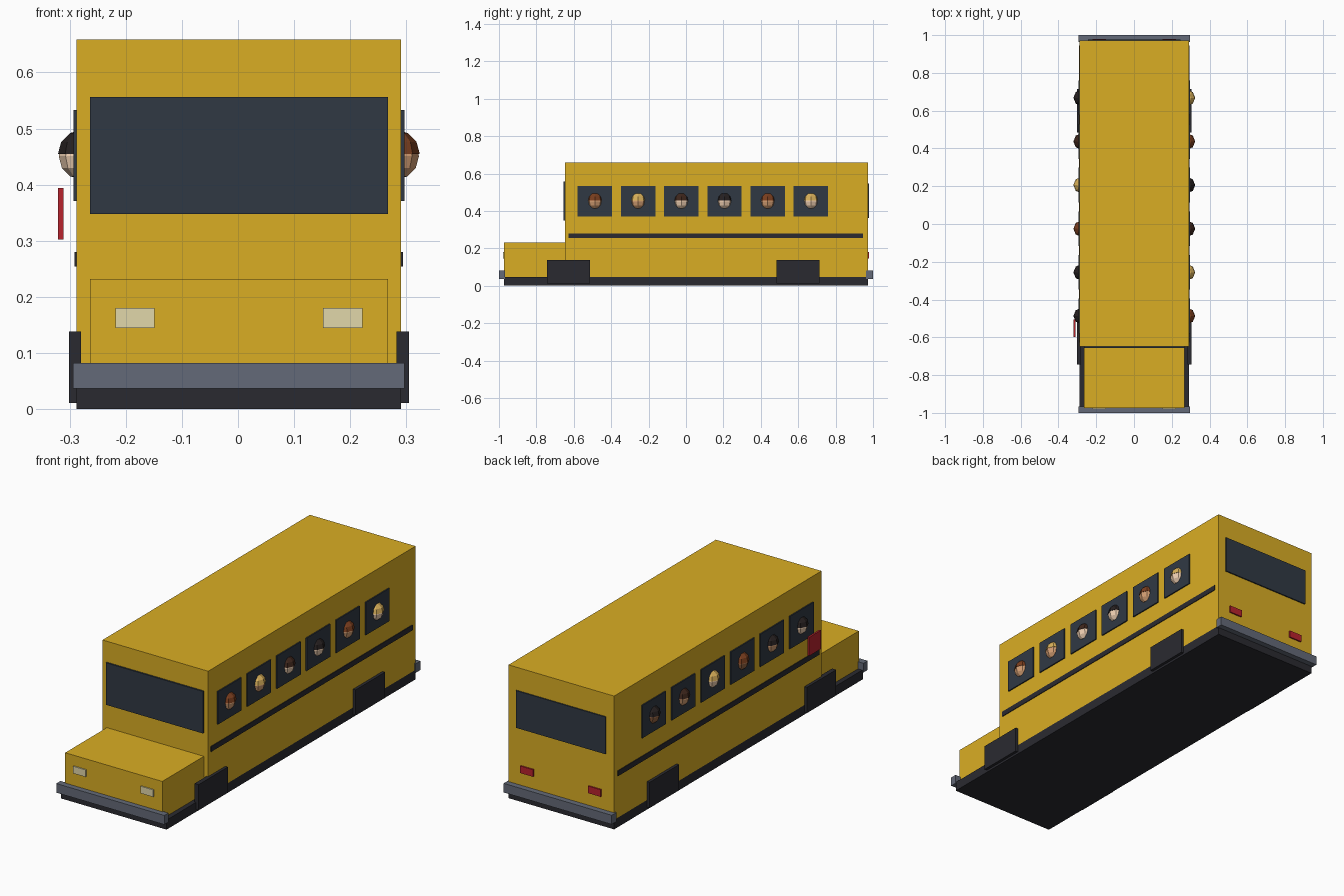
import bpy, bmesh
from mathutils import Matrix

if "Cube" in bpy.data.objects:
    bpy.data.objects.remove(bpy.data.objects["Cube"])

CX = 0.0015  # body centre line


def lin(c):
    return c / 12.92 if c <= 0.04045 else ((c + 0.055) / 1.055) ** 2.4


def material(name, r, g, b):
    m = bpy.data.materials.new(name)
    m.diffuse_color = (lin(r / 255), lin(g / 255), lin(b / 255), 1)
    m.use_nodes = True
    m.node_tree.nodes["Principled BSDF"].inputs["Base Color"].default_value = m.diffuse_color
    return m


YELLOW = material("yellow_paint", 218, 174, 36)
DARK = material("dark_trim", 42, 42, 48)
GLASS = material("window_glass", 48, 57, 68)
GREY = material("bumper_grey", 100, 106, 120)
LAMP = material("headlight_cream", 225, 215, 170)
RED = material("red", 185, 35, 45)
HAIR = {"black": material("hair_black", 38, 32, 32),
        "brown": material("hair_brown", 62, 38, 28),
        "auburn": material("hair_auburn", 122, 62, 30),
        "blond": material("hair_blond", 216, 176, 90)}
SKIN = {"light": material("skin_light", 240, 208, 178),
        "tan": material("skin_tan", 214, 160, 116),
        "deep": material("skin_deep", 150, 100, 66)}


def finish(name, bm, mat):
    me = bpy.data.meshes.new(name)
    bm.to_mesh(me)
    bm.free()
    me.materials.append(mat)
    ob = bpy.data.objects.new(name, me)
    bpy.context.collection.objects.link(ob)
    return ob


def box(name, x, y, z, mat):
    """Box from (min, max) ranges on each axis."""
    bm = bmesh.new()
    size = [b - a for a, b in (x, y, z)]
    mid = [(a + b) / 2 for a, b in (x, y, z)]
    bmesh.ops.create_cube(bm, size=1, matrix=Matrix.Translation(mid) @ Matrix.Diagonal((*size, 1)))
    return finish(name, bm, mat)


def wide(name, half, y, z, mat):
    """Box centred across the bus."""
    return box(name, (CX - half, CX + half), y, z, mat)


def side_box(name, side, inner, outer, y, z, mat):
    """Box on one flank."""
    a, b = sorted((CX + side * inner, CX + side * outer))
    return box(name, (a, b), y, z, mat)


def ball(name, loc, r, mat, dome=False):
    bm = bmesh.new()
    bmesh.ops.create_uvsphere(bm, u_segments=8, v_segments=6, radius=r)
    if dome:  # keep the upper half and close it
        bmesh.ops.bisect_plane(bm, geom=bm.verts[:] + bm.edges[:] + bm.faces[:], dist=1e-5,
                               plane_co=(0, 0, 0), plane_no=(0, 0, -1), clear_outer=True)
        bmesh.ops.holes_fill(bm, edges=[e for e in bm.edges if e.is_boundary])
    bmesh.ops.translate(bm, verts=bm.verts, vec=loc)
    return finish(name, bm, mat)


# main shell
wide("chassis", 0.289, (-0.973, 0.972), (0, 0.047), DARK)
wide("body", 0.289, (-0.648, 0.972), (0.047, 0.659), YELLOW)
wide("hood", 0.2655, (-0.973, -0.648), (0.047, 0.232), YELLOW)
wide("windshield", 0.2655, (-0.656, -0.64), (0.348, 0.556), GLASS)
wide("rear_window", 0.245, (0.962, 0.978), (0.362, 0.546), GLASS)
wide("front_bumper", 0.2955, (-1.0, -0.967), (0.037, 0.082), GREY)
wide("rear_bumper", 0.2955, (0.963, 1.0), (0.037, 0.082), GREY)

# passengers listed front to back: hair, skin
riders = {1: [("auburn", "tan"), ("blond", "tan"), ("brown", "light"),
              ("black", "light"), ("auburn", "tan"), ("blond", "light")],
          -1: [("black", "light"), ("black", "tan"), ("auburn", "deep"),
               ("blond", "light"), ("brown", "tan"), ("black", "deep")]}

for s, tag in ((1, "right"), (-1, "left")):
    side_box(f"side_stripe_{tag}", s, 0.28, 0.2925, (-0.628, 0.946), (0.254, 0.28), DARK)
    for end, y in (("front", (-0.743, -0.514)), ("rear", (0.485, 0.714))):
        side_box(f"{end}_wheel_{tag}", s, 0.281, 0.303, y, (0.011, 0.138), DARK)
    side_box(f"headlight_{tag}", s, 0.15, 0.22, (-0.979, -0.965), (0.145, 0.18), LAMP)
    side_box(f"taillight_{tag}", s, 0.15, 0.22, (0.965, 0.979), (0.145, 0.18), RED)
    for i, (hair, skin) in enumerate(riders[s]):
        y = -0.487 + 0.231 * i
        side_box(f"side_window_{tag}_{i + 1}", s, 0.28, 0.295, (y - 0.092, y + 0.092), (0.371, 0.533), GLASS)
        x = CX + s * 0.279
        ball(f"head_{tag}_{i + 1}", (x, y, 0.451), 0.042, SKIN[skin])
        ball(f"hair_{tag}_{i + 1}", (x, y, 0.4545), 0.0435, HAIR[hair], dome=True)

# fold-out sign on the left flank
box("stop_sign", (-0.3205, -0.311), (-0.598, -0.505), (0.302, 0.394), RED)
